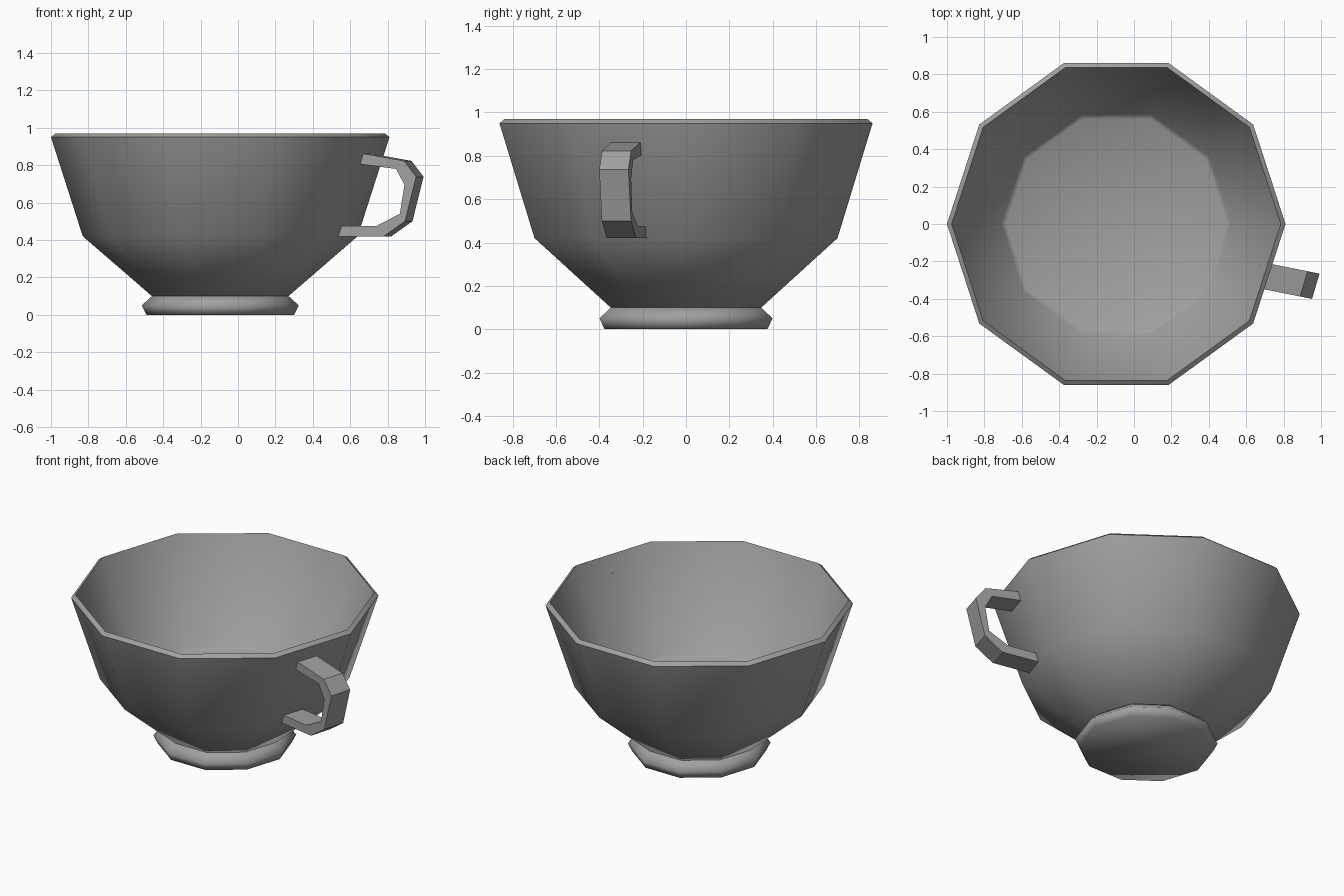
import bpy
import bmesh
from math import cos, sin, pi, radians

SIDES = 10
AXIS_X = -0.095  # the cup sits off centre to make room for the handle

cube = bpy.data.objects.get("Cube")
if cube:
    bpy.data.objects.remove(cube, do_unlink=True)

grey = bpy.data.materials.new("grey_ceramic")
grey.use_nodes = True
colour = (0.35, 0.35, 0.35, 1)
grey.diffuse_color = colour
grey.node_tree.nodes["Principled BSDF"].inputs["Base Color"].default_value = colour


def finish(name, bm, smooth_angle=None):
    """Turn a bmesh into a named, shaded object."""
    bmesh.ops.recalc_face_normals(bm, faces=bm.faces[:])
    mesh = bpy.data.meshes.new(name)
    bm.to_mesh(mesh)
    bm.free()
    mesh.materials.append(grey)
    obj = bpy.data.objects.new(name, mesh)
    bpy.context.collection.objects.link(obj)
    if smooth_angle:
        bpy.ops.object.select_all(action='DESELECT')
        obj.select_set(True)
        bpy.context.view_layer.objects.active = obj
        bpy.ops.object.shade_smooth_by_angle(angle=radians(smooth_angle))
    return obj


def skin(bm, rings, closed=False):
    """Bridge consecutive rings of points with quads and cap both ends."""
    loops = [[bm.verts.new(p) for p in ring] for ring in rings]
    for a, b in zip(loops, loops[1:]):
        n = len(a)
        for i in range(n):
            j = (i + 1) % n
            bm.faces.new((a[i], a[j], b[j], b[i]))
    bm.faces.new(loops[0][::-1])
    bm.faces.new(loops[-1])


def lathe(name, profile, smooth_angle):
    """Revolve (radius, height) pairs into a ten-sided solid."""
    bm = bmesh.new()
    skin(bm, [[(AXIS_X + r * cos(2 * pi * i / SIDES), r * sin(2 * pi * i / SIDES), z)
               for i in range(SIDES)] for r, z in profile])
    return finish(name, bm, smooth_angle)


# Bowl: outer wall, bevelled rim, inner wall and softened floor
lathe("bowl", [(0.365, 0.10), (0.735, 0.42), (0.905, 0.95), (0.88, 0.97),
               (0.615, 0.35), (0.59, 0.335)], 45)

# Foot ring with a rounded waist
lathe("foot", [(0.395, 0), (0.42, 0.05), (0.365, 0.10)], 80)

# Handle: (x, z) pairs of the outer and inner outline on the front side
outer = [(0.635, 0.868), (0.888, 0.823), (0.952, 0.738),
         (0.893, 0.50), (0.78, 0.42), (0.52, 0.42)]
inner = [(0.635, 0.808), (0.845, 0.78), (0.89, 0.695),
         (0.865, 0.54), (0.74, 0.475), (0.52, 0.475)]


def slanted(x, z, side):
    """Place an outline point on the front (0) or back (1) of the handle."""
    y = -0.40 + (0.95 - x) * 0.2
    return (x + 0.04 * side, y + 0.135 * side, z)


bm = bmesh.new()
skin(bm, [[slanted(*o, 0), slanted(*o, 1), slanted(*i, 1), slanted(*i, 0)]
          for o, i in zip(outer, inner)])
finish("handle", bm)
